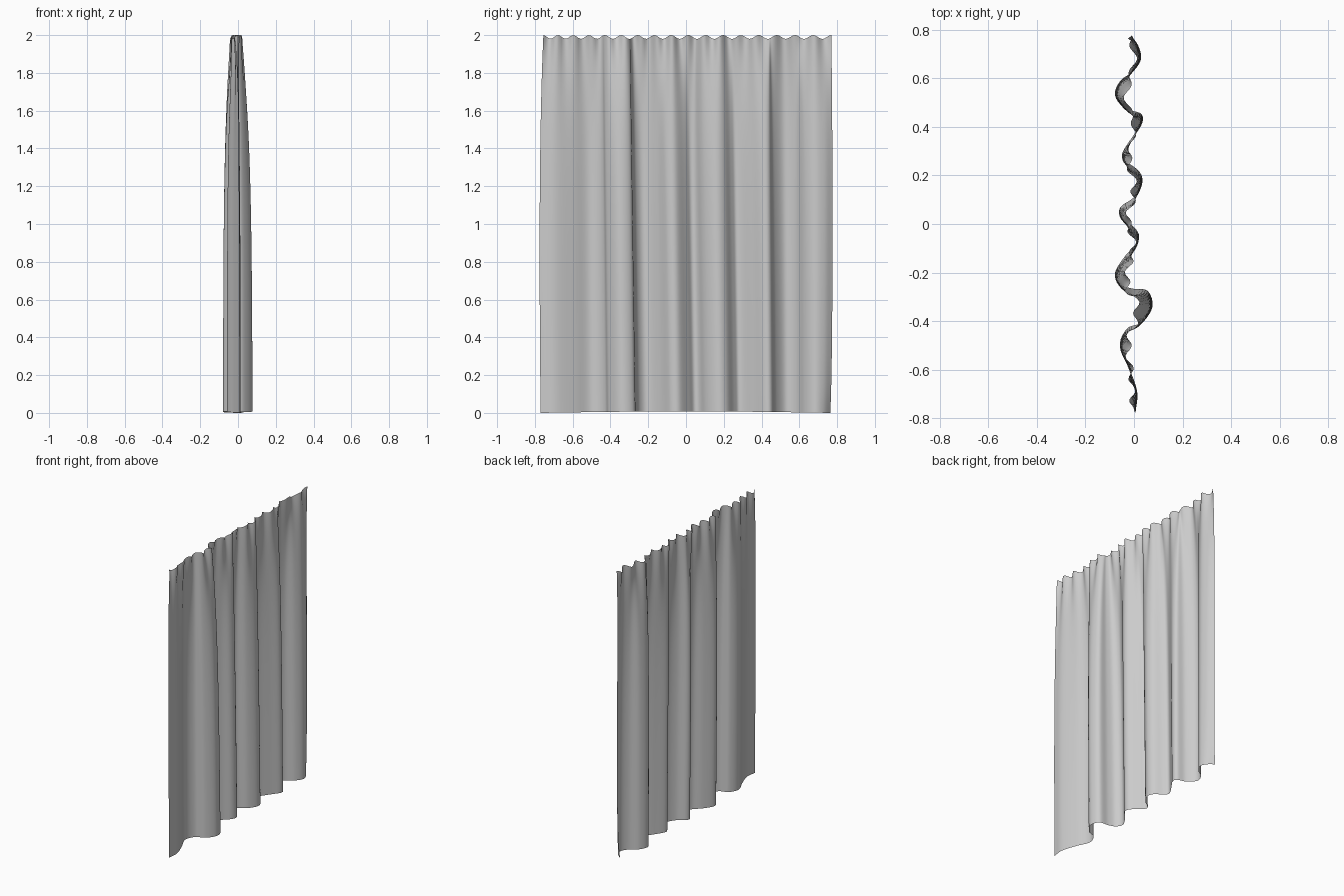
import bpy, math
from mathutils import Vector

if "Cube" in bpy.data.objects:
    bpy.data.objects.remove(bpy.data.objects["Cube"])

# Hem fold profile (x, y), running along the curtain
HEM = [(0.008, -.77), (.014, -.69), (-.02, -.59), (-.058, -.5), (-.028, -.43),
       (.03, -.405), (.077, -.34), (.057, -.275), (-.01, -.265), (-.058, -.245),
       (-.078, -.2), (-.035, -.13), (.013, -.08), (.018, -.035), (-.03, .015),
       (-.06, .045), (-.05, .075), (0, .11), (.035, .17), (.022, .217),
       (-.03, .257), (-.048, .29), (-.005, .36), (.036, .42), (.028, .455),
       (-.03, .475), (-.078, .53), (-.055, .59), (0, .63), (.03, .68),
       (.02, .73), (-.01, .77)]
STEPS, ROWS, HOOKS, H = 6, 60, 17, 2.0


def spline(points, steps):
    """Smooth Catmull-Rom curve through the points."""
    p = [Vector(q) for q in points]
    p = [2 * p[0] - p[1]] + p + [2 * p[-1] - p[-2]]
    out = []
    for i in range(1, len(p) - 2):
        a, b, c, d = p[i - 1:i + 3]
        for k in range(steps):
            t = k / steps
            out.append(0.5 * (2 * b + (c - a) * t + (2 * a - 5 * b + 4 * c - d) * t * t
                              + (3 * b - a - 3 * c + d) * t ** 3))
    return out + [p[-2]]


hem = spline(HEM, STEPS)
n = len(hem)
verts, faces = [], []
for r in range(ROWS + 1):
    t = (r / ROWS) ** 1.4                          # finer rows near the top
    grow = 0.25 + 0.75 * (1 - math.exp(-t / 0.22)) # folds deepen downwards
    pleat = 0.014 * math.exp(-t / 0.09)            # small gathers at the hooks
    curl = math.exp(-(1 - t) / 0.08)               # loose corner near the floor
    for q in hem:
        phase = (q.y + .77) / 1.54 * HOOKS * math.pi
        edge = math.cos(q.y / .77 * math.pi / 2)
        tip = max(0, (q.y - .68) / .09) ** 2
        x = (q.x * grow - 0.009 * math.exp(-t / 0.4) - 0.015 * curl * tip
             + pleat * math.cos(2 * phase + 1.5 * math.sin(5 * q.y)))
        y = q.y - 0.033 * edge * (1 - t) - 0.006 * curl * tip
        y += 0.006 * (q.y / .77) ** 5 * math.sin(math.pi * t)
        y += 0.015 * max(0, -q.y / .77) ** 5 * math.exp(-t / 0.2)
        sag = 0.02 * math.sin(phase) ** 2 * math.exp(-t / 0.05)
        z = 0.008 * edge * t + H * (1 - t) - sag
        verts.append((x, y, z))
for r in range(ROWS):
    for i in range(n - 1):
        a = r * n + i
        faces.append((a, a + n, a + n + 1, a + 1))

# Curtain cloth
mesh = bpy.data.meshes.new("curtain")
mesh.from_pydata(verts, [], faces)
curtain = bpy.data.objects.new("curtain", mesh)
bpy.context.collection.objects.link(curtain)
mesh.shade_smooth()
